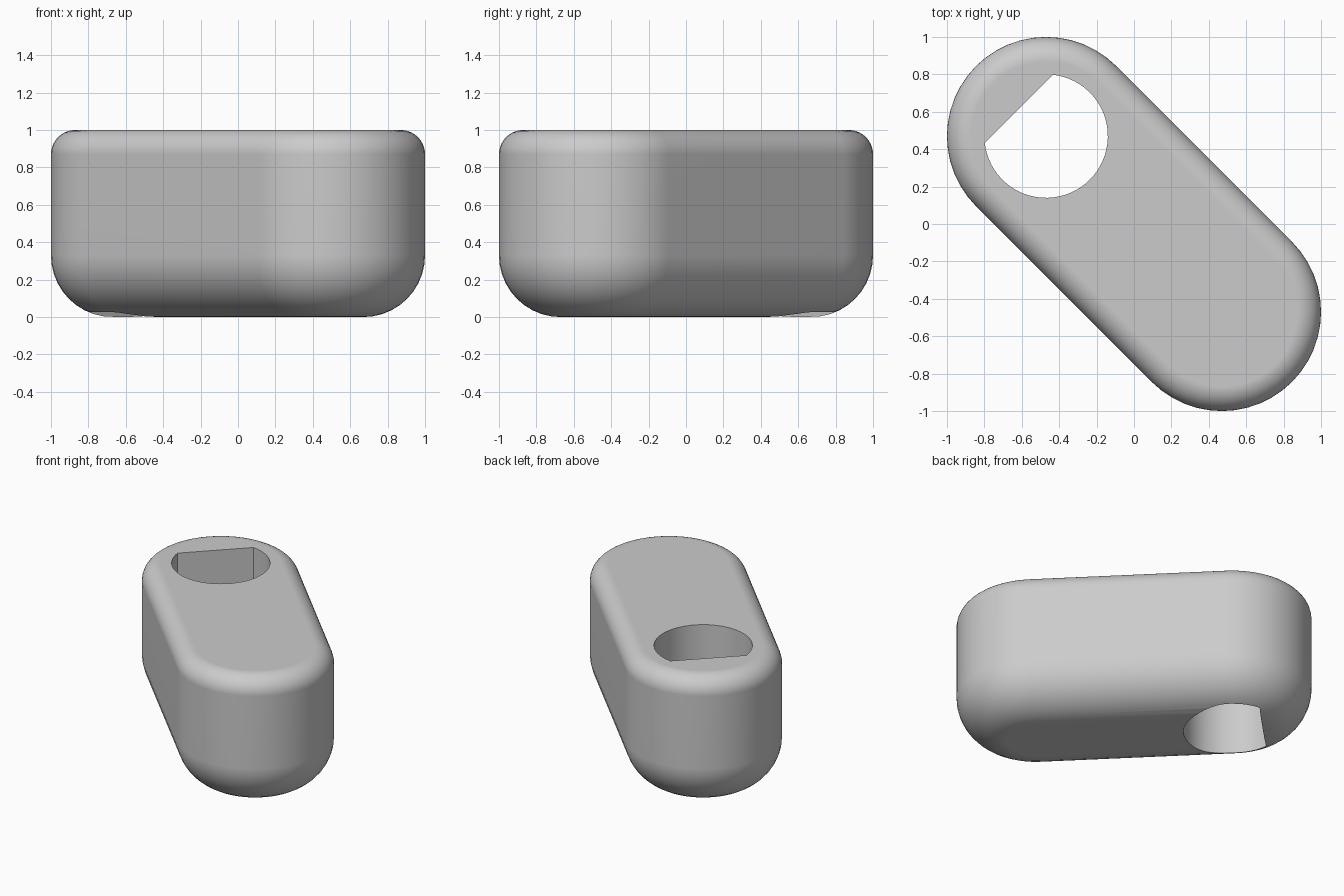
import bpy, bmesh
from math import sin, cos, pi, acos

cube = bpy.data.objects.get("Cube")
if cube:
    bpy.data.objects.remove(cube, do_unlink=True)

C = 0.47            # offset of each rounded end
R = 0.53            # radius of the rounded ends
H = 1.0             # height
TOP, BOTTOM = 0.13, 0.33   # edge rounding radii
HOLE_R, FLAT = 0.33, 0.205  # bore radius, distance of its flat side
SEG, STEPS = 24, 10

grey = bpy.data.materials.new("plain grey")
grey.use_nodes = True
grey.diffuse_color = (0.6, 0.6, 0.6, 1)
grey.node_tree.nodes["Principled BSDF"].inputs["Base Color"].default_value = (0.6, 0.6, 0.6, 1)


def arc(cx, cy, r, start, end, n):
    angles = [start + (end - start) * i / n for i in range(n + 1)]
    return [(cx + r * cos(a), cy + r * sin(a)) for a in angles]


def loft(name, rings):
    """Skin a stack of equal-length rings and cap both ends."""
    bm = bmesh.new()
    loops = [[bm.verts.new(p) for p in ring] for ring in rings]
    for low, high in zip(loops, loops[1:]):
        for i in range(len(low)):
            j = (i + 1) % len(low)
            bm.faces.new((low[i], low[j], high[j], high[i]))
    bm.faces.new(loops[0][::-1])
    bm.faces.new(loops[-1])
    bmesh.ops.recalc_face_normals(bm, faces=bm.faces)
    mesh = bpy.data.meshes.new(name)
    bm.to_mesh(mesh)
    bm.free()
    mesh.materials.append(grey)
    obj = bpy.data.objects.new(name, mesh)
    bpy.context.collection.objects.link(obj)
    return obj


# Diagonal rounded body: wide rounding below, small rounding above
profile = [(R - BOTTOM + r, BOTTOM + z) for r, z in arc(0, 0, BOTTOM, -pi / 2, 0, STEPS)]
profile += [(R - TOP + r, H - TOP + z) for r, z in arc(0, 0, TOP, 0, pi / 2, STEPS)]


def stadium(r, z):
    pts = arc(C, -C, r, -3 * pi / 4, pi / 4, SEG) + arc(-C, C, r, pi / 4, 5 * pi / 4, SEG)
    return [(x, y, z) for x, y in pts]


body = loft("rounded_body", [stadium(r, z) for r, z in profile])

# D-shaped bore through one end, its flat side facing outward
half = acos(FLAT / HOLE_R)
bore = arc(-C, C, HOLE_R, 3 * pi / 4 + half, 11 * pi / 4 - half, 2 * SEG)
cutter = loft("bore_cutter", [[(x, y, z) for x, y in bore] for z in (-0.2, H + 0.2)])
cutter.hide_render = True

cut = body.modifiers.new("bore", 'BOOLEAN')
cut.operation = 'DIFFERENCE'
cut.solver = 'EXACT'
cut.object = cutter
bpy.ops.object.select_all(action='DESELECT')
body.select_set(True)
bpy.context.view_layer.objects.active = body
bpy.ops.object.modifier_apply(modifier=cut.name)
bpy.data.objects.remove(cutter, do_unlink=True)

# Smooth shading with crisp bore edges and flat caps
bpy.ops.object.shade_smooth_by_angle(angle=pi / 6)
weighted = body.modifiers.new("weighted_normals", 'WEIGHTED_NORMAL')
weighted.keep_sharp = True
